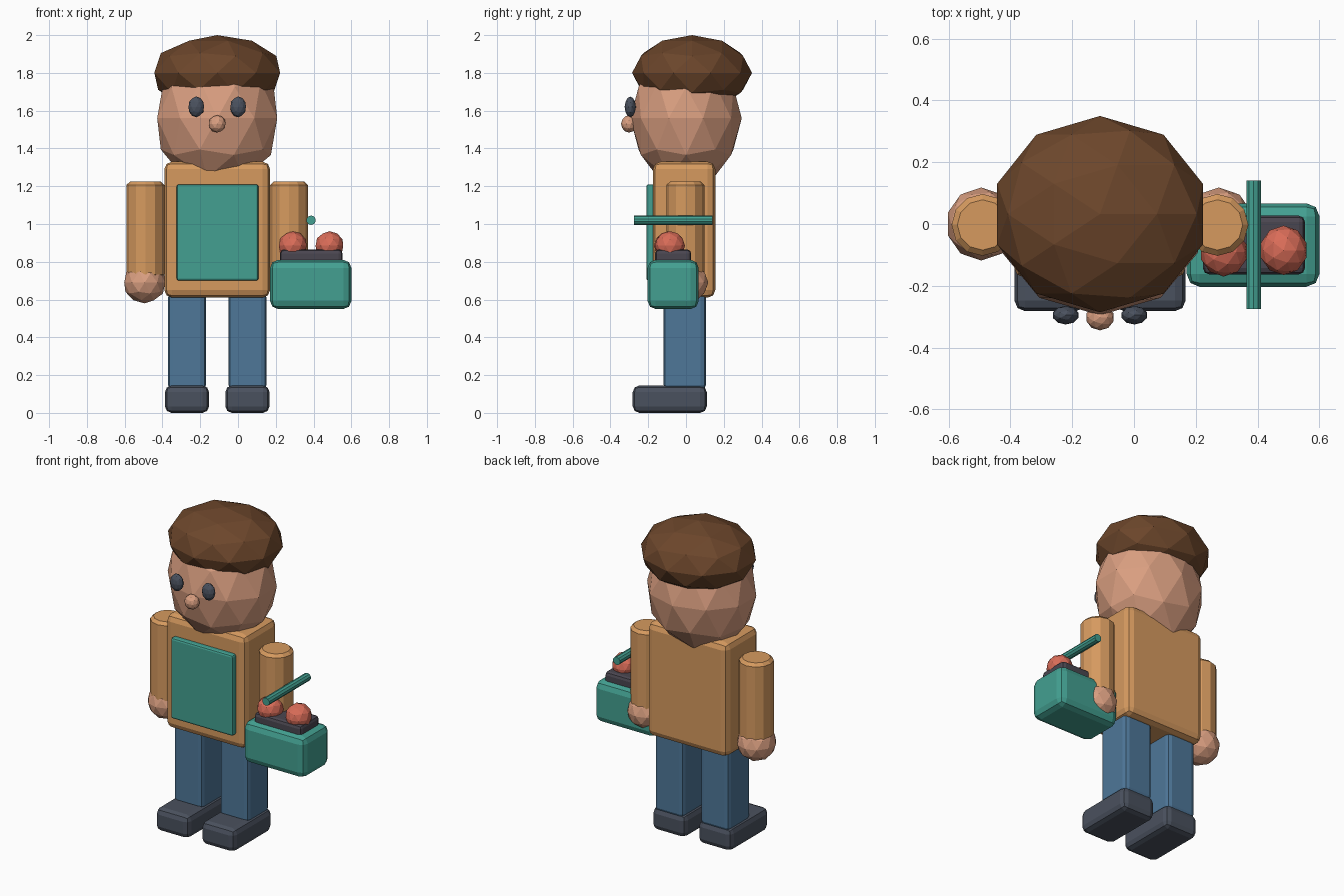
import bpy
import math

if "Cube" in bpy.data.objects:
    bpy.data.objects.remove(bpy.data.objects["Cube"])


def material(name, r, g, b):
    # sRGB bytes to linear diffuse colour
    def lin(c):
        c /= 255
        return c / 12.92 if c <= 0.04045 else ((c + 0.055) / 1.055) ** 2.4
    m = bpy.data.materials.new(name)
    m.diffuse_color = (lin(r), lin(g), lin(b), 1)
    m.use_nodes = True
    m.node_tree.nodes["Principled BSDF"].inputs["Base Color"].default_value = m.diffuse_color
    return m


SKIN = material("skin", 217, 158, 128)
HAIR = material("brown_hair", 108, 70, 43)
SHIRT = material("tan_shirt", 214, 154, 95)
TEAL = material("teal", 67, 160, 145)
DENIM = material("denim", 78, 119, 153)
DARK = material("charcoal", 74, 81, 94)
SOIL = material("soil", 74, 70, 80)
RED = material("red_fruit", 217, 108, 88)


def finish(name, mat, bevel=0, segments=2):
    ob = bpy.context.object
    ob.name = name
    ob.data.materials.append(mat)
    bpy.ops.object.transform_apply(location=False, rotation=True, scale=True)
    if bevel:
        mod = ob.modifiers.new("bevel", 'BEVEL')
        mod.width = bevel
        mod.segments = segments
        mod.limit_method = 'ANGLE'
        mod.angle_limit = math.radians(50)
    return ob


def box(name, x, y, z, mat, bevel):
    # x, y, z are (low, high) ranges
    bpy.ops.mesh.primitive_cube_add(size=1, location=[(a + b) / 2 for a, b in (x, y, z)])
    bpy.context.object.scale = [b - a for a, b in (x, y, z)]
    return finish(name, mat, bevel)


def ball(name, loc, radii, mat):
    bpy.ops.mesh.primitive_ico_sphere_add(subdivisions=2, radius=1, location=loc)
    bpy.context.object.scale = radii
    return finish(name, mat)


def rod(name, loc, radius, length, sides, mat, rot=(0, 0, 0), bevel=0):
    bpy.ops.mesh.primitive_cylinder_add(vertices=sides, radius=radius, depth=length,
                                        location=loc, rotation=rot)
    return finish(name, mat, bevel, 1)


CX = -0.11  # body centre line

# Torso and apron
box("torso", (-0.39, 0.17), (-0.175, 0.155), (0.61, 1.33), SHIRT, 0.04)
box("apron", (-0.325, 0.108), (-0.21, -0.165), (0.70, 1.21), TEAL, 0.012)

# Paired limbs and eyes
for side, s in (("left", -1), ("right", 1)):
    lx = CX + s * 0.16
    box(side + "_leg", (lx - 0.1, lx + 0.1), (-0.118, 0.105), (0.12, 0.64), DENIM, 0.027)
    box(side + "_shoe", (lx - 0.117, lx + 0.117), (-0.282, 0.11), (0, 0.145), DARK, 0.035)
    ax = CX + s * 0.38
    rod(side + "_arm", (ax, -0.003, 0.97), 0.1, 0.51, 12, SHIRT, bevel=0.018)
    ball(side + "_hand", (ax + s * 0.004, 0, 0.69), (0.114, 0.118, 0.11), SKIN)
    ball(side + "_eye", (CX + s * 0.111, -0.295, 1.62), (0.043, 0.03, 0.055), DARK)

# Head
ball("head", (CX, 0, 1.56), (0.334, 0.295, 0.37), SKIN)
ball("nose", (CX, -0.302, 1.53), (0.046, 0.042, 0.046), SKIN)
ball("hair", (CX, 0.032, 1.80), (0.35, 0.3175, 0.20), HAIR)

# Basket with handle and fruit
box("basket", (0.17, 0.60), (-0.203, 0.067), (0.55, 0.81), TEAL, 0.042)
box("basket_soil", (0.223, 0.553), (-0.163, 0.027), (0.78, 0.865), SOIL, 0.02)
rod("basket_handle", (0.387, -0.067, 1.02), 0.025, 0.415, 10, TEAL, (math.pi / 2, 0, 0))
for i, fx in enumerate((0.29, 0.484)):
    ball("fruit_%d" % (i + 1), (fx, -0.09 + i * 0.005, 0.885), (0.077, 0.08, 0.077), RED)
